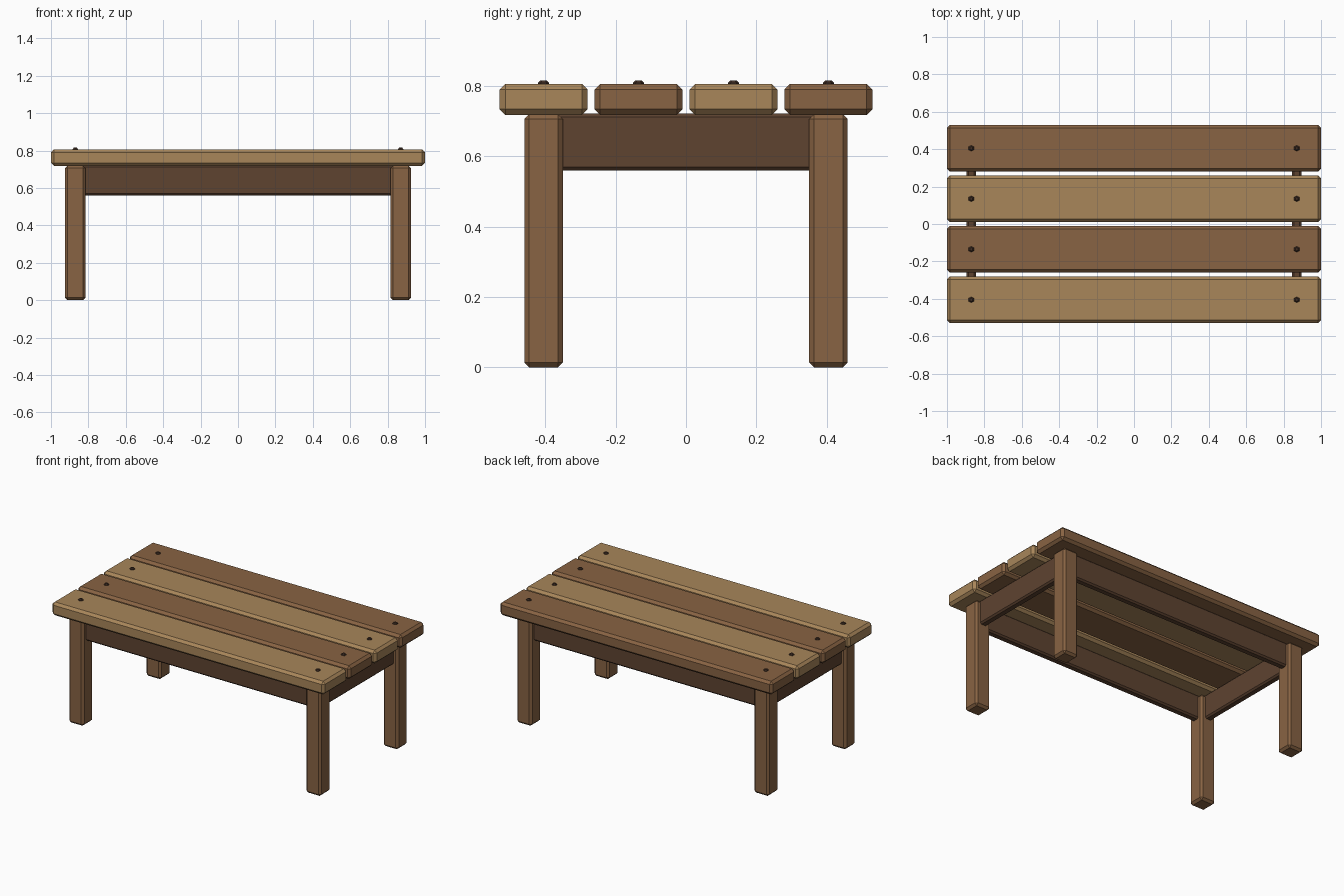
import bpy
import bmesh
import math

if "Cube" in bpy.data.objects:
    bpy.data.objects.remove(bpy.data.objects["Cube"])


def material(name, rgb):
    m = bpy.data.materials.new(name)
    m.diffuse_color = (*rgb, 1.0)
    m.use_nodes = True
    m.node_tree.nodes["Principled BSDF"].inputs["Base Color"].default_value = m.diffuse_color
    return m


TAN = material("tan wood", (0.392, 0.238, 0.102))
BROWN = material("brown wood", (0.246, 0.125, 0.056))
DARK = material("dark wood", (0.112, 0.056, 0.030))
IRON = material("dark bolt", (0.054, 0.028, 0.018))


def finish(bm, name, mat):
    mesh = bpy.data.meshes.new(name)
    bm.to_mesh(mesh)
    bm.free()
    mesh.materials.append(mat)
    obj = bpy.data.objects.new(name, mesh)
    bpy.context.collection.objects.link(obj)
    return obj


def timber(name, centre, size, bevel, mat):
    """Box with one flat chamfer on every edge."""
    bm = bmesh.new()
    bmesh.ops.create_cube(bm, size=1)
    for v in bm.verts:
        v.co = [c + p * s for c, p, s in zip(centre, v.co, size)]
    bmesh.ops.bevel(bm, geom=bm.edges[:], offset=bevel, segments=1,
                    affect='EDGES', profile=0.5)
    return finish(bm, name, mat)


def bolt(name, x, y):
    """Six-sided bolt head with a chamfered top."""
    bm = bmesh.new()
    for r1, r2, z0, z1 in ((0.016, 0.016, 0.796, 0.809), (0.016, 0.009, 0.809, 0.816)):
        ret = bmesh.ops.create_cone(bm, cap_ends=False, segments=6,
                                    radius1=r1, radius2=r2, depth=z1 - z0)
        bmesh.ops.translate(bm, verts=ret["verts"], vec=(x, y, (z0 + z1) / 2))
    bmesh.ops.remove_doubles(bm, verts=bm.verts[:], dist=0.0005)
    bmesh.ops.holes_fill(bm, edges=bm.edges[:], sides=6)
    bmesh.ops.recalc_face_normals(bm, faces=bm.faces[:])
    return finish(bm, name, IRON)


LEG_X, LEG_Y = 0.87, 0.405
TOP_Z, UNDER_Z = 0.806, 0.718

# Table top planks, alternating colours, with a bolt at each end
for i in range(4):
    y = (i - 1.5) * 0.27
    timber(f"plank_{i + 1}", (0, y, (TOP_Z + UNDER_Z) / 2),
           (2.0, 0.25, TOP_Z - UNDER_Z), 0.016, BROWN if i % 2 else TAN)
    for side, sx in (("left", -1), ("right", 1)):
        bolt(f"bolt_{side}_{i + 1}", sx * LEG_X, y)

# Legs
for side, sx in (("left", -1), ("right", 1)):
    for end, sy in (("front", -1), ("back", 1)):
        timber(f"{end}_{side}_leg", (sx * LEG_X, sy * LEG_Y, 0.36),
               (0.11, 0.11, 0.72), 0.014, BROWN)

# Aprons running between the leg centres
for end, sy in (("front", -1), ("back", 1)):
    timber(f"{end}_apron", (0, sy * LEG_Y, 0.641),
           (2 * LEG_X - 0.06, 0.05, 0.162), 0.01, DARK)
for side, sx in (("left", -1), ("right", 1)):
    timber(f"{side}_apron", (sx * LEG_X, 0, 0.641),
           (0.05, 2 * LEG_Y - 0.06, 0.162), 0.01, DARK)
